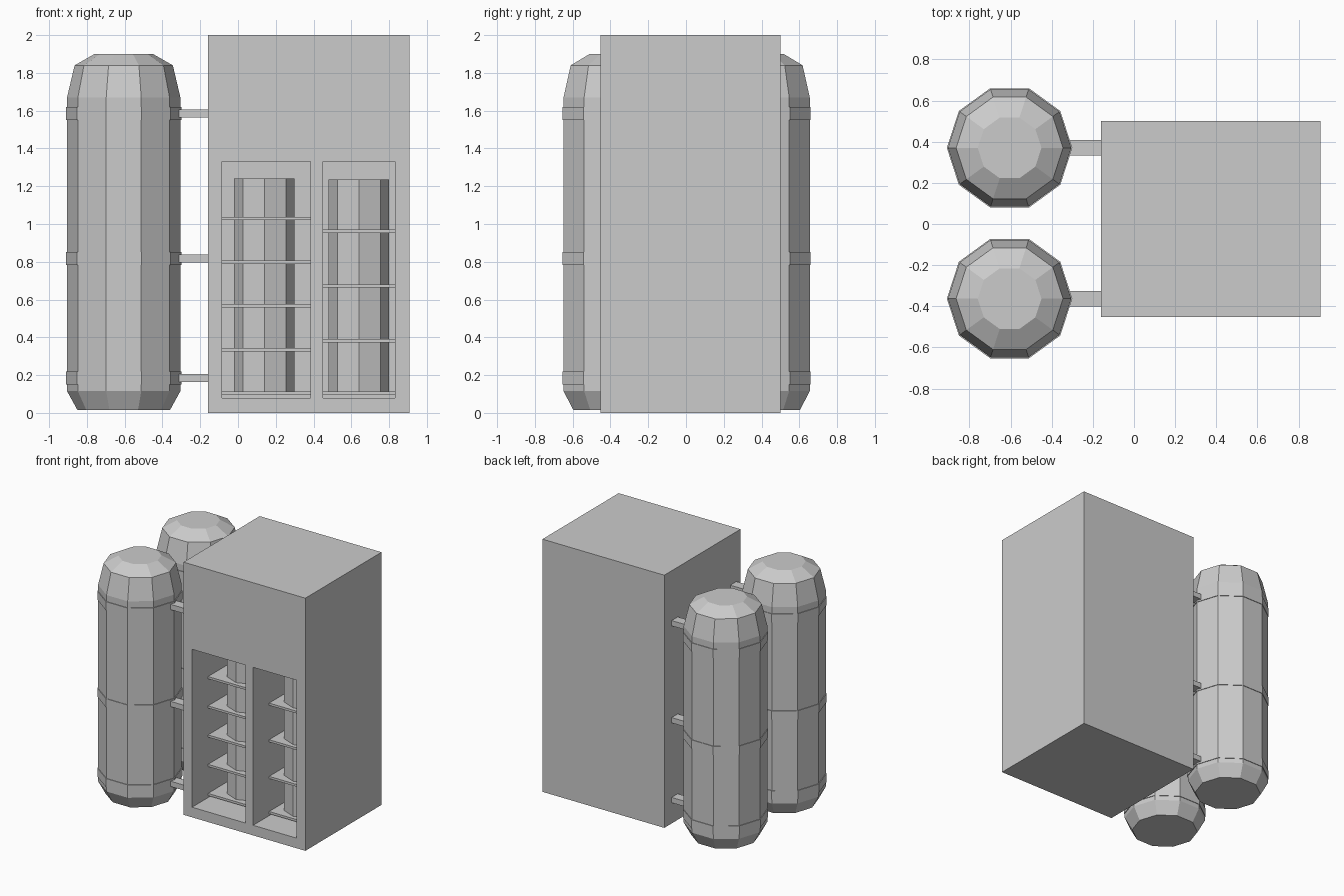
import bpy, bmesh, math

cube = bpy.data.objects.get("Cube")
if cube:
    bpy.data.objects.remove(cube, do_unlink=True)

grey = bpy.data.materials.new("plain_grey")
grey.use_nodes = True
COLOUR = (0.6, 0.6, 0.6, 1)
grey.diffuse_color = COLOUR
grey.node_tree.nodes["Principled BSDF"].inputs["Base Color"].default_value = COLOUR


def finish(name, bm):
    bmesh.ops.recalc_face_normals(bm, faces=bm.faces)
    mesh = bpy.data.meshes.new(name)
    bm.to_mesh(mesh)
    bm.free()
    mesh.materials.append(grey)
    obj = bpy.data.objects.new(name, mesh)
    bpy.context.collection.objects.link(obj)
    return obj


def box(name, x, y, z):
    """Box from (min, max) pairs."""
    bm = bmesh.new()
    bmesh.ops.create_cube(bm, size=1)
    for v in bm.verts:
        v.co = [pair[0] if c < 0 else pair[1] for c, pair in zip(v.co, (x, y, z))]
    return finish(name, bm)


def turned(name, x, y, profile, sides):
    """Capped faceted solid from (radius, height) pairs."""
    bm = bmesh.new()
    rings = []
    for r, z in profile:
        angles = [math.tau * i / sides for i in range(sides)]
        rings.append([bm.verts.new((x + r * math.cos(a), y + r * math.sin(a), z)) for a in angles])
    for low, high in zip(rings, rings[1:]):
        for i in range(sides):
            j = (i + 1) % sides
            bm.faces.new((low[i], low[j], high[j], high[i]))
    bm.faces.new(rings[0][::-1])
    bm.faces.new(rings[-1])
    return finish(name, bm)


# Cabinet with two open bays cut into the front
FRONT, BACK = -0.453, 0.5
BAY_BACK = FRONT + 0.58
cabinet = box("cabinet", (-0.16, 0.907), (FRONT, BACK), (0, 2))
bays = {
    "left_bay": ((0.45, 0.83), 0.64, 1.235, (0.095, 0.373, 0.663, 0.953)),
    "right_bay": ((-0.085, 0.385), 0.14, 1.24, (0.095, 0.325, 0.558, 0.788, 1.02)),
}
for name, (span, centre, top, shelves) in bays.items():
    cutter = box(name + "_cutter", span, (FRONT - 0.1, BAY_BACK), (0.08, 1.33))
    cutter.hide_render = True
    mod = cabinet.modifiers.new(name, "BOOLEAN")
    mod.operation = "DIFFERENCE"
    mod.solver = "EXACT"
    mod.object = cutter
    bpy.context.view_layer.objects.active = cabinet
    bpy.ops.object.modifier_apply(modifier=mod.name)
    bpy.data.objects.remove(cutter, do_unlink=True)

    # Octagonal column and shelves inside the bay
    turned(name + "_column", centre, FRONT + 0.39, [(0.16, 0.1), (0.16, top)], 8)
    for i, z in enumerate(shelves):
        box(f"{name}_shelf_{i + 1}", span, (FRONT + 0.2, BAY_BACK), (z, z + 0.018))

# Two tanks with straps, joined to the cabinet by brackets
TANK_X = -0.605
TANK = [(0.245, 0.015), (0.3, 0.115), (0.3, 1.67), (0.26, 1.84), (0.155, 1.9)]
for side, y in (("front", -0.363), ("back", 0.37)):
    turned(side + "_tank", TANK_X, y, TANK, 10)
    for level, z in (("lower", 0.185), ("middle", 0.817), ("upper", 1.585)):
        turned(f"{side}_{level}_strap", TANK_X, y,
               [(0.305, z - 0.034), (0.305, z + 0.034)], 10)
        box(f"{side}_{level}_bracket", (-0.35, -0.155), (y - 0.038, y + 0.038),
            (z - 0.021, z + 0.021))
